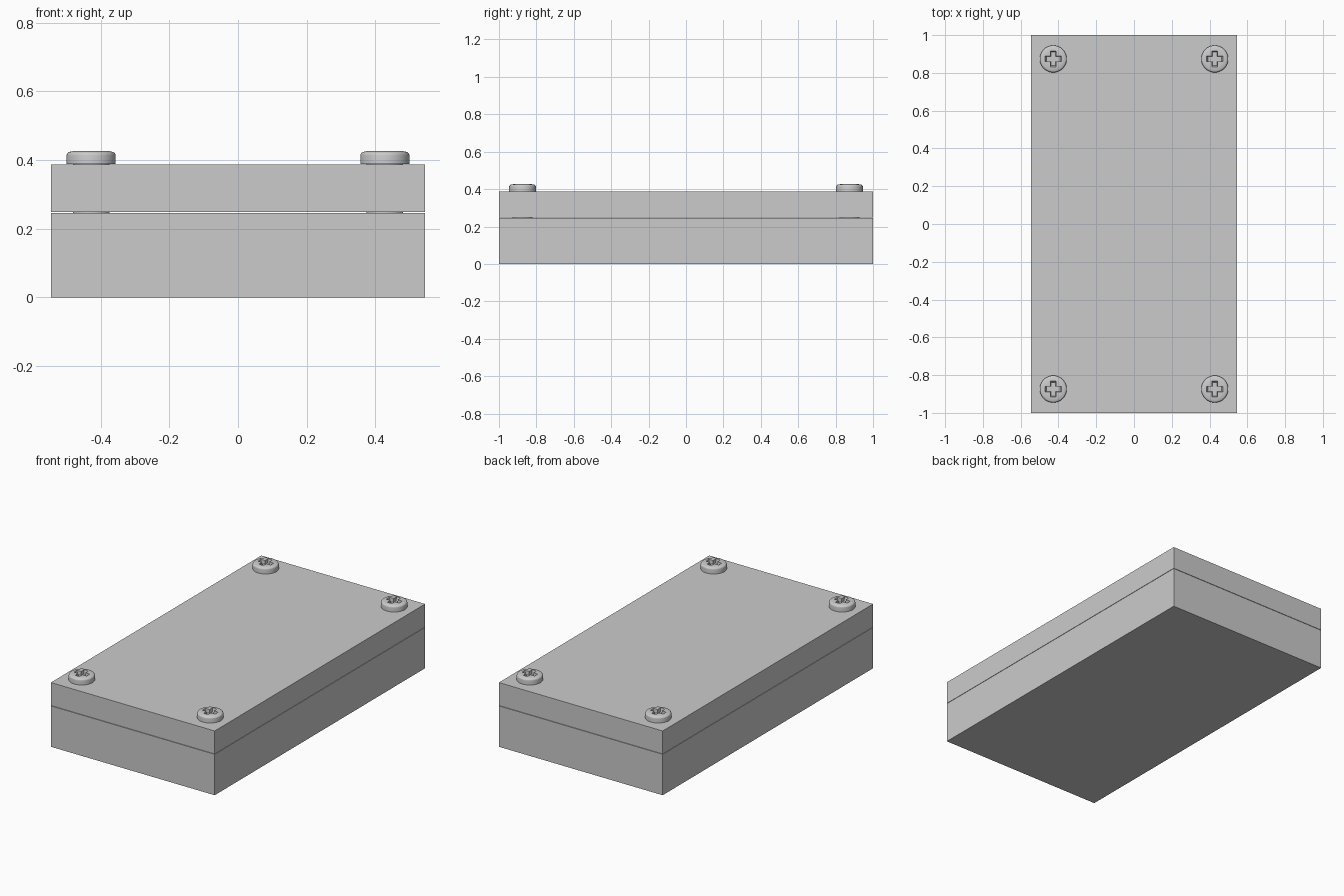
import bpy, bmesh
from math import sin, cos, pi

if "Cube" in bpy.data.objects:
    bpy.data.objects.remove(bpy.data.objects["Cube"])

W, L = 1.09, 2.0
HEAD_Z = 0.388


def finish(name, bm):
    bmesh.ops.recalc_face_normals(bm, faces=bm.faces[:])
    me = bpy.data.meshes.new(name)
    bm.to_mesh(me)
    bm.free()
    ob = bpy.data.objects.new(name, me)
    bpy.context.collection.objects.link(ob)
    return ob


def slab(name, z0, z1):
    bm = bmesh.new()
    bmesh.ops.create_cube(bm, size=1)
    for v in bm.verts:
        v.co = (v.co.x * W, v.co.y * L, z0 if v.co.z < 0 else z1)
    return finish(name, bm)


def loft(name, rings):
    """Skin a stack of equal-length closed rings and cap both ends."""
    bm = bmesh.new()
    rows = [[bm.verts.new(p) for p in r] for r in rings]
    n = len(rows[0])
    for a, b in zip(rows, rows[1:]):
        for i in range(n):
            j = (i + 1) % n
            bm.faces.new((a[i], a[j], b[j], b[i]))
    bm.faces.new(rows[0])
    bm.faces.new(rows[-1])
    return finish(name, bm)


def circle(r, z, n=48):
    return [(r * cos(2 * pi * i / n), r * sin(2 * pi * i / n), z) for i in range(n)]


def cross(a, w, z):
    quarter = [(a, -w), (a, w), (w, w)]
    pts = []
    for c, s in ((1, 0), (0, 1), (-1, 0), (0, -1)):
        pts += [(x * c - y * s, x * s + y * c, z) for x, y in quarter]
    return pts


# Two-part case with a hairline seam
slab("case_base", 0, 0.246)
slab("case_lid", 0.2485, 0.3865)

# Pan-head screw: shank through the seam, rounded rim
profile = [(0.053, 0.15), (0.053, HEAD_Z), (0.0715, HEAD_Z), (0.0715, 0.413)]
profile += [(0.0595 + 0.012 * cos(t * pi / 10), 0.413 + 0.011 * sin(t * pi / 10))
            for t in range(1, 5)]
profile += [(0.058, 0.4245), (0.05, 0.4265)]
screw = loft("screw_1", [circle(r, z) for r, z in profile])

# Cross-shaped driver recess
cutter = loft("recess_cutter", [cross(0.036, 0.0125, 0.404), cross(0.046, 0.0155, 0.436)])
cutter.hide_render = True
mod = screw.modifiers.new("recess", "BOOLEAN")
mod.operation = "DIFFERENCE"
mod.solver = "EXACT"
mod.object = cutter
bpy.context.view_layer.objects.active = screw
screw.select_set(True)
bpy.ops.object.modifier_apply(modifier=mod.name)
bpy.data.objects.remove(cutter)
bpy.ops.object.shade_smooth_by_angle(angle=0.6)

# Screws at the four corners
corners = [(x, y) for x in (-0.4275, 0.4275) for y in (-0.874, 0.874)]
for i, (x, y) in enumerate(corners):
    ob = screw
    if i:
        ob = screw.copy()
        ob.name = f"screw_{i + 1}"
        bpy.context.collection.objects.link(ob)
    ob.location = (x, y, 0)
